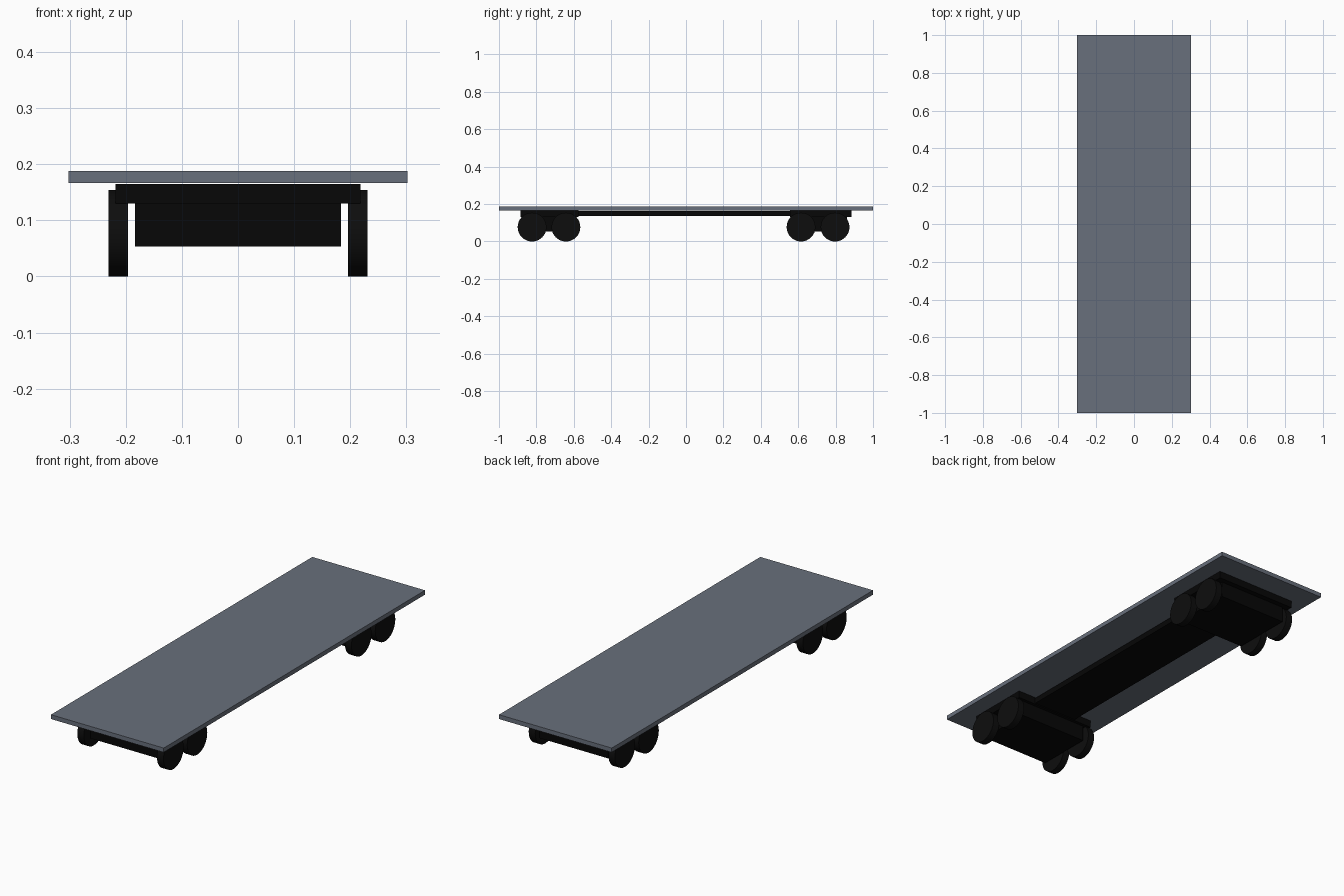
import bpy, math

if "Cube" in bpy.data.objects:
    bpy.data.objects.remove(bpy.data.objects["Cube"])


def material(name, color):
    m = bpy.data.materials.new(name)
    m.diffuse_color = (*color, 1)
    m.use_nodes = True
    m.node_tree.nodes["Principled BSDF"].inputs["Base Color"].default_value = m.diffuse_color
    return m


slate = material("slate", (0.14, 0.16, 0.20))
black = material("black", (0.002, 0.002, 0.002))
rubber = material("rubber", (0.004, 0.004, 0.004))


def box(name, x, y, z, mat):
    """Box from (min, max) ranges on each axis."""
    bpy.ops.mesh.primitive_cube_add(size=1, location=[sum(r) / 2 for r in (x, y, z)])
    ob = bpy.context.object
    ob.name = name
    ob.scale = [r[1] - r[0] for r in (x, y, z)]
    bpy.ops.object.transform_apply(location=False, rotation=False, scale=True)
    ob.data.materials.append(mat)
    return ob


def wheel(name, x, y):
    """Disc wheel standing on the ground, axle along x."""
    r = 0.077
    bpy.ops.mesh.primitive_cylinder_add(vertices=32, radius=r, depth=0.035,
                                        location=(x, y, r), rotation=(0, math.pi / 2, 0))
    ob = bpy.context.object
    ob.name = name
    ob.data.materials.append(rubber)
    bpy.ops.object.shade_smooth_by_angle()


# Flat deck and central spine beneath it
box("deck", (-0.302, 0.302), (-1, 1), (0.167, 0.188), slate)
box("spine", (-0.12, 0.12), (-0.87, 0.87), (0.135, 0.162), black)

# Front and rear bogies: mounting plate, housing, four wheels each
bogies = {
    "front": ((-0.885, -0.575), (-0.865, -0.59), (-0.823, -0.642)),
    "rear": ((0.555, 0.885), (0.56, 0.86), (0.615, 0.797)),
}
for end, (plate_y, housing_y, wheel_ys) in bogies.items():
    box(end + "_plate", (-0.218, 0.218), plate_y, (0.130, 0.165), black)
    box(end + "_housing", (-0.184, 0.184), housing_y, (0.053, 0.132), black)
    for i, y in enumerate(wheel_ys):
        for side, sx in (("left", -1), ("right", 1)):
            wheel(f"{end}_{side}_wheel_{i + 1}", sx * 0.2135, y)
